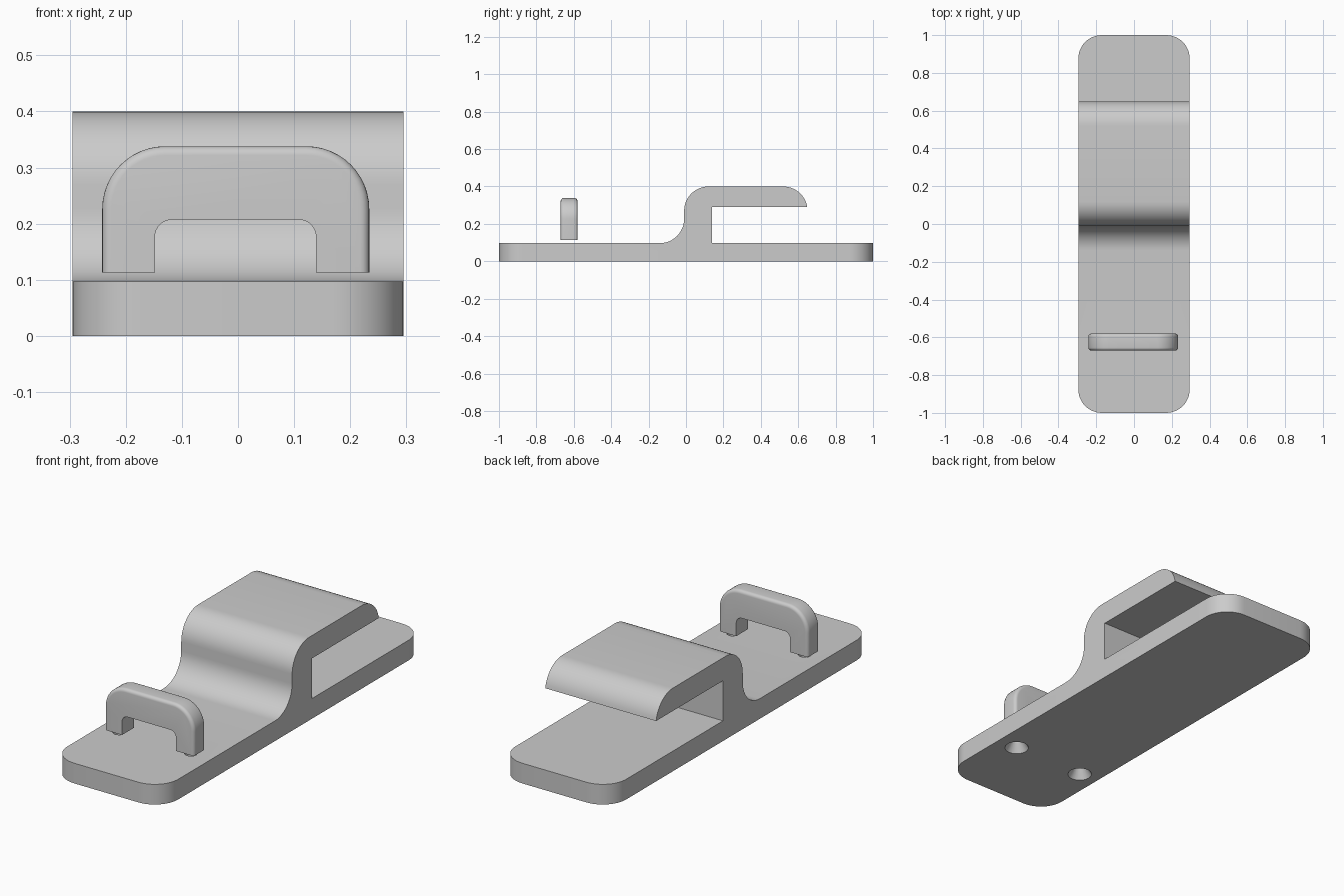
import bpy, bmesh
from math import sin, cos, radians

default = bpy.data.objects.get("Cube")
if default:
    bpy.data.objects.remove(default, do_unlink=True)

grey = bpy.data.materials.new("plain_grey")
grey.use_nodes = True
colour = (0.6, 0.6, 0.6, 1)
grey.diffuse_color = colour
grey.node_tree.nodes["Principled BSDF"].inputs["Base Color"].default_value = colour


def arc(cx, cz, r, start, end, steps=12):
    angles = [radians(start + (end - start) * i / steps) for i in range(steps + 1)]
    return [(cx + r * cos(a), cz + r * sin(a)) for a in angles]


def prism(name, profile, to_3d, direction, bevel_rule, radius, segments):
    """Extrude a flat outline and round the edges picked by bevel_rule."""
    bm = bmesh.new()
    face = bm.faces.new([bm.verts.new(to_3d(p)) for p in profile])
    new = bmesh.ops.extrude_face_region(bm, geom=[face], use_keep_orig=True)["geom"]
    bmesh.ops.translate(bm, vec=direction, verts=[g for g in new if isinstance(g, bmesh.types.BMVert)])
    bmesh.ops.recalc_face_normals(bm, faces=bm.faces)
    edges = [e for e in bm.edges if bevel_rule(e.verts[0].co, e.verts[1].co)]
    bmesh.ops.bevel(bm, geom=edges, offset=radius, segments=segments,
                    profile=0.5, affect='EDGES', clamp_overlap=False)
    bmesh.ops.recalc_face_normals(bm, faces=bm.faces)
    return finish(name, bm)


def finish(name, bm):
    mesh = bpy.data.meshes.new(name)
    bm.to_mesh(mesh)
    bm.free()
    mesh.materials.append(grey)
    obj = bpy.data.objects.new(name, mesh)
    bpy.context.collection.objects.link(obj)
    return obj


def smooth(obj):
    bpy.ops.object.select_all(action='DESELECT')
    obj.select_set(True)
    bpy.context.view_layer.objects.active = obj
    bpy.ops.object.shade_smooth_by_angle(angle=radians(30))


# Base plate and overhanging hook as one side profile
HALF, TOP, R = 0.295, 0.097, 0.13
side = [(-1, 0), (1, 0), (1, TOP), (0.14, TOP), (0.14, 0.29)]
side += arc(0.52, 0.27, R, 9, 90)
side += arc(0.12, 0.27, R, 90, 180)
side += arc(-0.01 - R, TOP + R, R, 0, -90)
side += [(-1, TOP)]
body = prism("base_with_hook", side, lambda p: (-HALF, p[0], p[1]), (2 * HALF, 0, 0),
             lambda a, b: abs(a.y) > 0.99 and abs(b.y) > 0.99 and abs(a.z - b.z) > 0.05,
             0.125, 12)

# Countersunk screw holes below the handle feet
handle_y = -0.625
sink = [(0.058, -0.01), (0.055, 0), (0.028, 0.045), (0.028, 0.12)]
for i, x in enumerate((-0.195, 0.187)):
    bm = bmesh.new()
    rings = [[bm.verts.new((x + px, handle_y + py, z)) for px, py in arc(0, 0, r, 0, 345, 23)]
             for r, z in sink]
    for low, high in zip(rings, rings[1:]):
        for k in range(len(low)):
            n = (k + 1) % len(low)
            bm.faces.new((low[k], low[n], high[n], high[k]))
    bm.faces.new(rings[0][::-1])
    bm.faces.new(rings[-1])
    cutter = finish(f"screw_hole_cutter_{i + 1}", bm)
    cutter.hide_render = True
    mod = body.modifiers.new("screw_hole", 'BOOLEAN')
    mod.operation, mod.solver, mod.object = 'DIFFERENCE', 'EXACT', cutter
    bpy.context.view_layer.objects.active = body
    bpy.ops.object.modifier_apply(modifier=mod.name)
    bpy.data.objects.remove(cutter, do_unlink=True)
smooth(body)

# Arched handle, with rounded outer rim and crisp inner opening
L, RT, FOOT, CREST = -0.242, 0.234, 0.113, 0.338
IL, IR, ITOP = -0.148, 0.139, 0.207
RO, RI = 0.112, 0.03
arch = [(L, FOOT)] + arc(L + RO, CREST - RO, RO, 180, 90)
arch += arc(RT - RO, CREST - RO, RO, 90, 0) + [(RT, FOOT), (IR, FOOT)]
arch += arc(IR - RI, ITOP - RI, RI, 0, 90, 8)
arch += arc(IL + RI, ITOP - RI, RI, 90, 180, 8) + [(IL, FOOT)]


def on_outer_rim(a, b):
    def outer(v):
        return v.x < L + 0.01 or v.x > RT - 0.01 or v.z > ITOP + 0.01
    return abs(a.y - b.y) < 0.001 and outer(a) and outer(b)


handle = prism("handle", arch, lambda p: (p[0], handle_y - 0.045, p[1]), (0, 0.09, 0),
               on_outer_rim, 0.016, 5)
smooth(handle)
